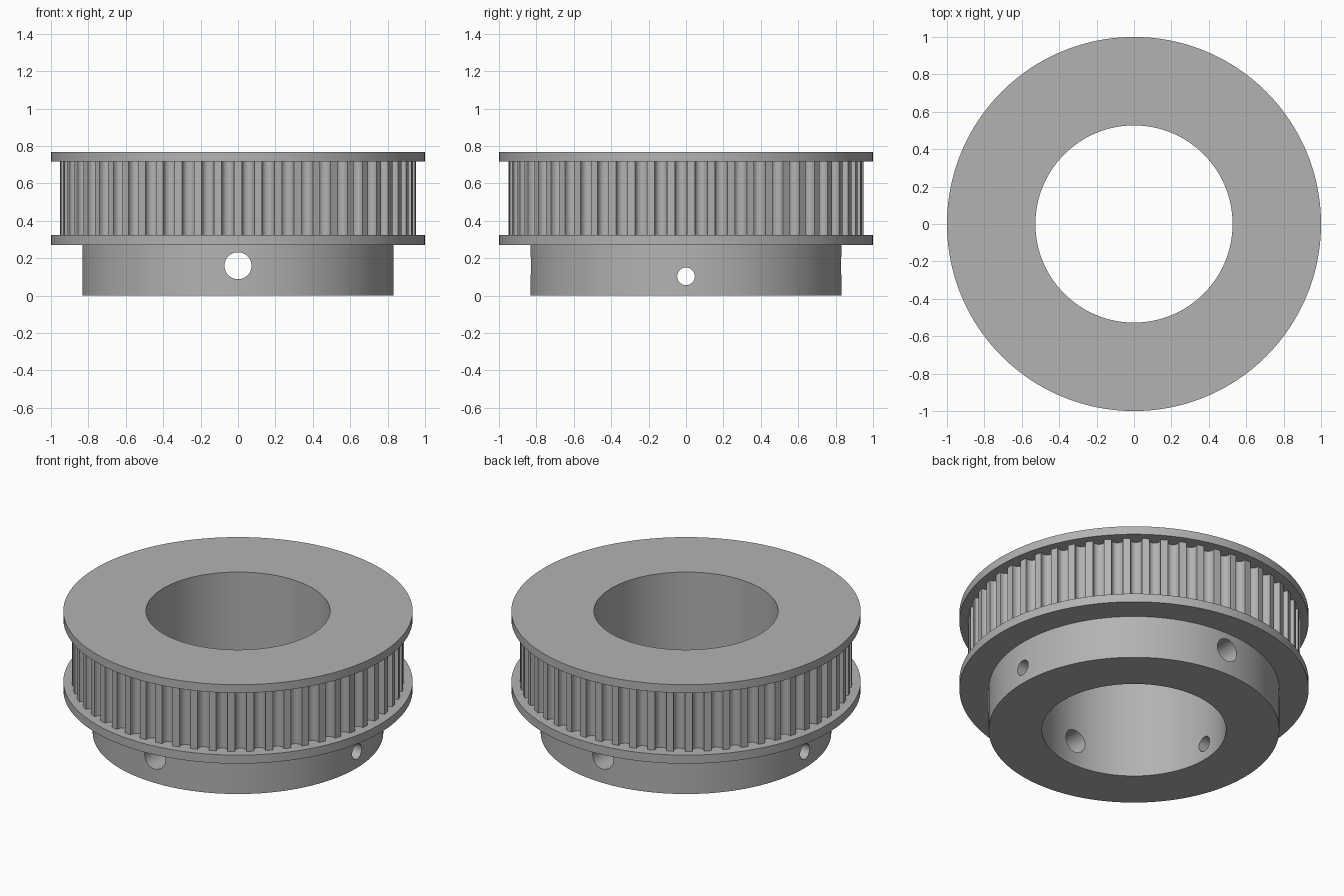
import bpy, bmesh
from math import sin, cos, pi, tau, radians

cube = bpy.data.objects.get("Cube")
if cube:
    bpy.data.objects.remove(cube, do_unlink=True)

# Single metal colour
metal = bpy.data.materials.new("grey_metal")
metal.use_nodes = True
grey = (0.45, 0.45, 0.45, 1)
metal.diffuse_color = grey
metal.node_tree.nodes["Principled BSDF"].inputs["Base Color"].default_value = grey

TEETH = 55
BORE, HUB, TIP, FLANGE = 0.527, 0.832, 0.95, 1.0
CORE = 0.88                                   # hidden behind the teeth
Z_LOW, Z_BAND, Z_TOP_FLANGE, Z_TOP = 0.27, 0.324, 0.717, 0.769
DEPTH, GROOVE = 0.045, 0.033                  # groove depth and half width


def finish(bm, name):
    bmesh.ops.recalc_face_normals(bm, faces=bm.faces)
    mesh = bpy.data.meshes.new(name)
    bm.to_mesh(mesh)
    bm.free()
    mesh.materials.append(metal)
    obj = bpy.data.objects.new(name, mesh)
    bpy.context.collection.objects.link(obj)
    return obj


def select_only(obj):
    bpy.ops.object.select_all(action="DESELECT")
    obj.select_set(True)
    bpy.context.view_layer.objects.active = obj


def lathe(name, profile, segments=160):
    """Revolve a closed (radius, z) profile about the z axis."""
    bm = bmesh.new()
    rings = [[bm.verts.new((r * cos(tau * i / segments), r * sin(tau * i / segments), z))
              for r, z in profile] for i in range(segments)]
    for i, ring in enumerate(rings):
        following = rings[(i + 1) % segments]
        for j in range(len(profile)):
            k = (j + 1) % len(profile)
            bm.faces.new((ring[j], following[j], following[k], ring[k]))
    return finish(bm, name)


def drill(body, radius, z, rotation):
    """Cut a round cross hole right through the hub."""
    bpy.ops.mesh.primitive_cylinder_add(vertices=48, radius=radius, depth=3,
                                        location=(0, 0, z), rotation=rotation)
    cutter = bpy.context.object
    cutter.data.materials.append(metal)
    cut = body.modifiers.new("hole", "BOOLEAN")
    cut.operation, cut.solver, cut.object = "DIFFERENCE", "EXACT", cutter
    select_only(body)
    bpy.ops.object.modifier_apply(modifier=cut.name)
    bpy.data.objects.remove(cutter, do_unlink=True)


# Hub, bore and both flanges as one turned solid
body = lathe("hub_and_flanges", [
    (BORE, 0), (HUB, 0), (HUB, Z_LOW), (FLANGE, Z_LOW), (FLANGE, Z_BAND), (CORE, Z_BAND),
    (CORE, Z_TOP_FLANGE), (FLANGE, Z_TOP_FLANGE), (FLANGE, Z_TOP), (BORE, Z_TOP)])

# Clamping holes: wide ones front to back, narrow ones side to side
drill(body, 0.072, 0.16, (pi / 2, 0, 0))
drill(body, 0.047, 0.103, (0, pi / 2, 0))

# Toothed band: round-bottomed grooves, with a land centred on the front
outline = []
for t in range(TEETH):
    mid = -pi / 2 + tau * (t + 0.5) / TEETH
    groove = [(-GROOVE, TIP)]
    for s in range(13):
        a = pi * s / 12
        groove.append((-GROOVE * cos(a), TIP - DEPTH + GROOVE * (1 - sin(a))))
    groove.append((GROOVE, TIP))
    for side, r in groove:
        outline.append((r * cos(mid) - side * sin(mid), r * sin(mid) + side * cos(mid)))

bm = bmesh.new()
low = [bm.verts.new((x, y, Z_BAND)) for x, y in outline]
high = [bm.verts.new((x, y, Z_TOP_FLANGE)) for x, y in outline]
for i in range(len(outline)):
    k = (i + 1) % len(outline)
    bm.faces.new((low[i], low[k], high[k], high[i]))
teeth = finish(bm, "toothed_band")

for obj in (body, teeth):
    select_only(obj)
    bpy.ops.object.shade_smooth_by_angle(angle=radians(30))
